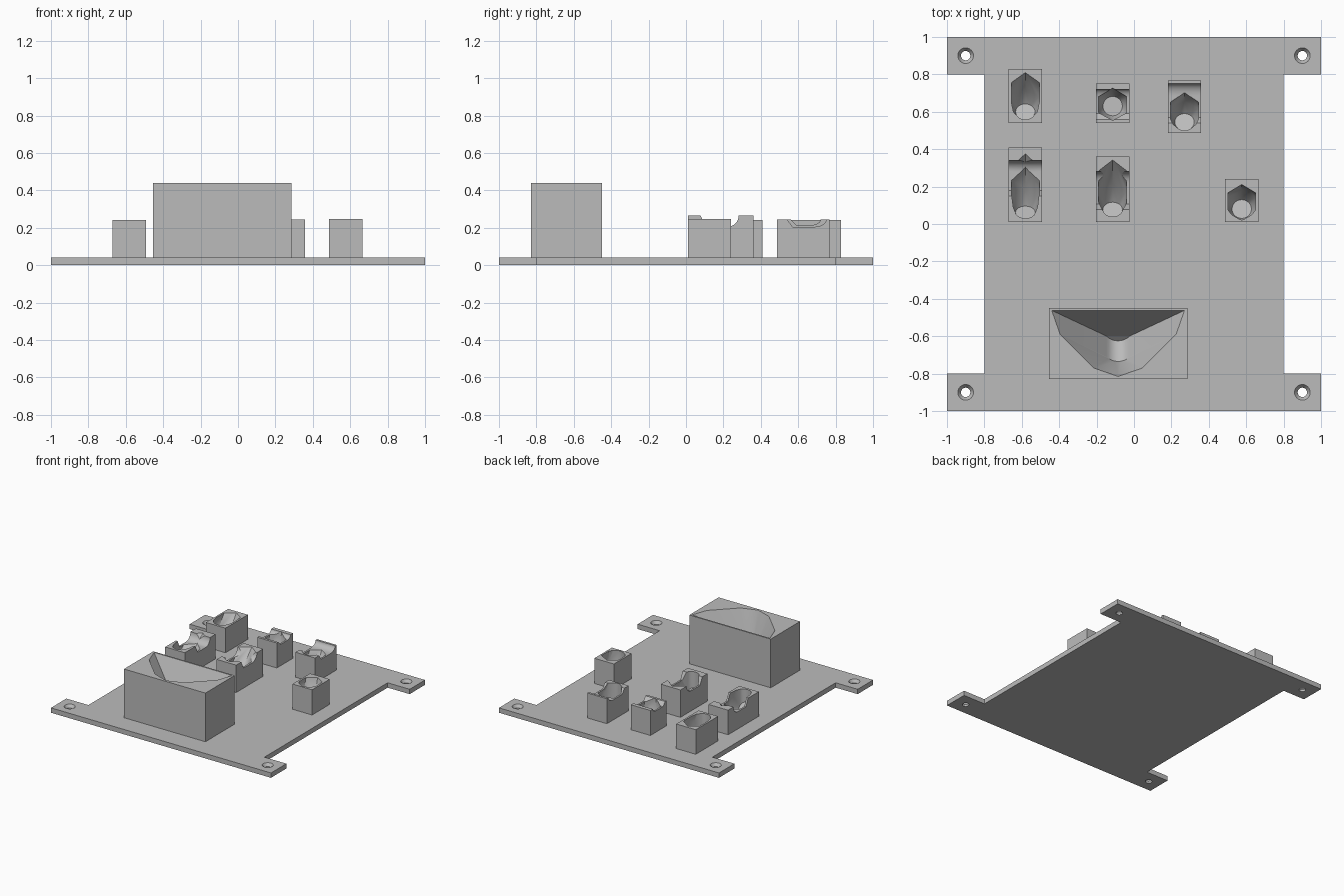
import bpy, bmesh
from math import sin, cos, pi, radians
from mathutils import Vector, Matrix

cube = bpy.data.objects.get("Cube")
if cube:
    bpy.data.objects.remove(cube, do_unlink=True)

grey = bpy.data.materials.new("light_grey")
grey.use_nodes = True
grey.diffuse_color = (0.5, 0.5, 0.5, 1)
grey.node_tree.nodes["Principled BSDF"].inputs["Base Color"].default_value = (0.5, 0.5, 0.5, 1)

PLATE = 0.04


def finish(name, bm):
    bmesh.ops.recalc_face_normals(bm, faces=bm.faces)
    mesh = bpy.data.meshes.new(name)
    bm.to_mesh(mesh)
    bm.free()
    mesh.materials.append(grey)
    ob = bpy.data.objects.new(name, mesh)
    bpy.context.collection.objects.link(ob)
    return ob


def prism(name, points, offset):
    """Extrude a flat polygon by an offset."""
    bm = bmesh.new()
    face = bm.faces.new([bm.verts.new(p) for p in points])
    new = bmesh.ops.extrude_face_region(bm, geom=[face])["geom"]
    bmesh.ops.translate(bm, vec=offset, verts=[v for v in new if isinstance(v, bmesh.types.BMVert)])
    return finish(name, bm)


def hull(name, points):
    bm = bmesh.new()
    for p in points:
        bm.verts.new(p)
    bmesh.ops.convex_hull(bm, input=bm.verts)
    bmesh.ops.delete(bm, geom=[v for v in bm.verts if not v.link_faces], context="VERTS")
    return finish(name, bm)


def ring(radius, count, z, start=0.0):
    return [Vector((radius * cos(start + 2 * pi * i / count),
                    radius * sin(start + 2 * pi * i / count), z)) for i in range(count)]


def box(name, x0, x1, y0, y1, z0, z1):
    return prism(name, [(x0, y0, z0), (x1, y0, z0), (x1, y1, z0), (x0, y1, z0)], (0, 0, z1 - z0))


def cut(ob, cutters):
    """Subtract the cutters for good and remove them."""
    for c in cutters:
        c.hide_render = True
        mod = ob.modifiers.new("cut", "BOOLEAN")
        mod.operation = "DIFFERENCE"
        mod.solver = "EXACT"
        mod.object = c
    bpy.context.view_layer.update()
    mesh = bpy.data.meshes.new_from_object(ob.evaluated_get(bpy.context.evaluated_depsgraph_get()))
    ob.modifiers.clear()
    ob.data = mesh
    for c in cutters:
        bpy.data.objects.remove(c, do_unlink=True)


def smooth(ob, angle):
    bpy.ops.object.select_all(action="DESELECT")
    ob.select_set(True)
    bpy.context.view_layer.objects.active = ob
    bpy.ops.object.shade_smooth_by_angle(angle=radians(angle))


# Base plate with four corner tabs and countersunk holes
quarter = [(1, 0.8), (0.8, 0.8)]
right = [(0.8, -0.8), (1, -0.8), (1, -1)]
outline = [(1, 1)] + quarter + right + [(-x, -y) for x, y in [(1, 1)] + quarter + right]
plate = prism("base_plate", [(x, y, 0) for x, y in outline], (0, 0, PLATE))
holes = []
for sx in (-1, 1):
    for sy in (-1, 1):
        at = Vector((0.9 * sx, 0.9 * sy, 0))
        holes.append(hull("hole", [at + p for z in (-0.02, 0.06) for p in ring(0.025, 24, z)]))
        holes.append(hull("countersink", [at + p for r, z in ((0.025, 0.016), (0.042, PLATE), (0.042, 0.06))
                                          for p in ring(r, 24, z)]))
cut(plate, holes)
smooth(plate, 30)


def pocket(x, y, floor, tilt, top):
    """Leaning hexagonal pocket that narrows to a round floor."""
    lean = Matrix.Translation((x, y, floor)) @ Matrix.Rotation(-radians(tilt), 4, "X")
    depth = (top - floor) / cos(radians(tilt))
    points = [lean @ p for p in ring(0.052, 24, 0)]
    points += [p + Vector((0, 0, top - floor + 0.06)) for p in points]
    for z in (0.45 * depth, depth + 0.12):
        points += [lean @ p for p in ring(0.086, 6, z, pi / 2)]
    return hull("pocket", points)


def groove(x0, x1, y0, y1, top, depth):
    """Finger groove across a block, with a straight front and rounded back."""
    r = (y1 - y0) * 0.3
    curve = [(y1 - r + r * sin(a), top - depth * cos(a)) for a in [i * pi / 16 for i in range(9)]]
    profile = [(y1, top + 0.05), (y0, top + 0.05), (y0, top), (y0 + 0.03, top - depth)] + curve
    return prism("groove", [(x0 - 0.02, y, z) for y, z in profile], (x1 - x0 + 0.04, 0, 0))


# Small holders: x0, front, back, top, pocket y, floor, tilt, groove (front, back, depth)
holders = {
    "back_right_holder": (-0.67, 0.54, 0.83, 0.242, 0.60, 0.10, 36, None),
    "back_middle_holder": (-0.203, 0.54, 0.752, 0.245, 0.63, 0.10, 4, (0.56, 0.72, 0.03)),
    "back_left_holder": (0.181, 0.487, 0.768, 0.245, 0.545, 0.10, 29, (0.54, 0.75, 0.04)),
    "middle_right_holder": (-0.67, 0.012, 0.41, 0.242, 0.063, 0.10, 51, (0.15, 0.34, 0.06)),
    "middle_holder": (-0.203, 0.012, 0.362, 0.265, 0.078, 0.10, 42, (0.078, 0.282, 0.06)),
    "middle_left_holder": (0.487, 0.012, 0.24, 0.247, 0.08, 0.09, 15, None),
}
for name, (x0, front, back, top, py, floor, tilt, slot) in holders.items():
    x1 = x0 + 0.178
    block = box(name, x0, x1, front, back, PLATE, top)
    cutters = [pocket((x0 + x1) / 2, py, floor, tilt, top)]
    if slot:
        cutters.append(groove(x0, x1, slot[0], slot[1], top, slot[2]))
    cut(block, cutters)
    smooth(block, 25)

# Large holder with a wedge-shaped pocket, sloping in from a wide back edge
TOP = 0.44
MID = -0.085
large = box("large_holder", -0.455, 0.285, -0.83, -0.45, PLATE, TOP)
half = [(0.355, -0.462), (0.31, -0.59), (0.13, -0.77), (0.0, -0.815)]
wedge = []
for side in (-1, 1):
    for dx, y in half:
        wedge += [(MID + side * dx, y, z) for z in (TOP, TOP + 0.05)]
for i in range(9):
    a = pi * (0.25 + i / 16)
    dx, dz = 0.09 * cos(a), 0.09 * (1 - sin(a))
    wedge += [(MID + dx, -0.625 + dz, 0.12 + dz), (MID + dx, -0.735 + dz, 0.17 + dz)]
cut(large, [hull("wedge", wedge)])
smooth(large, 20)
